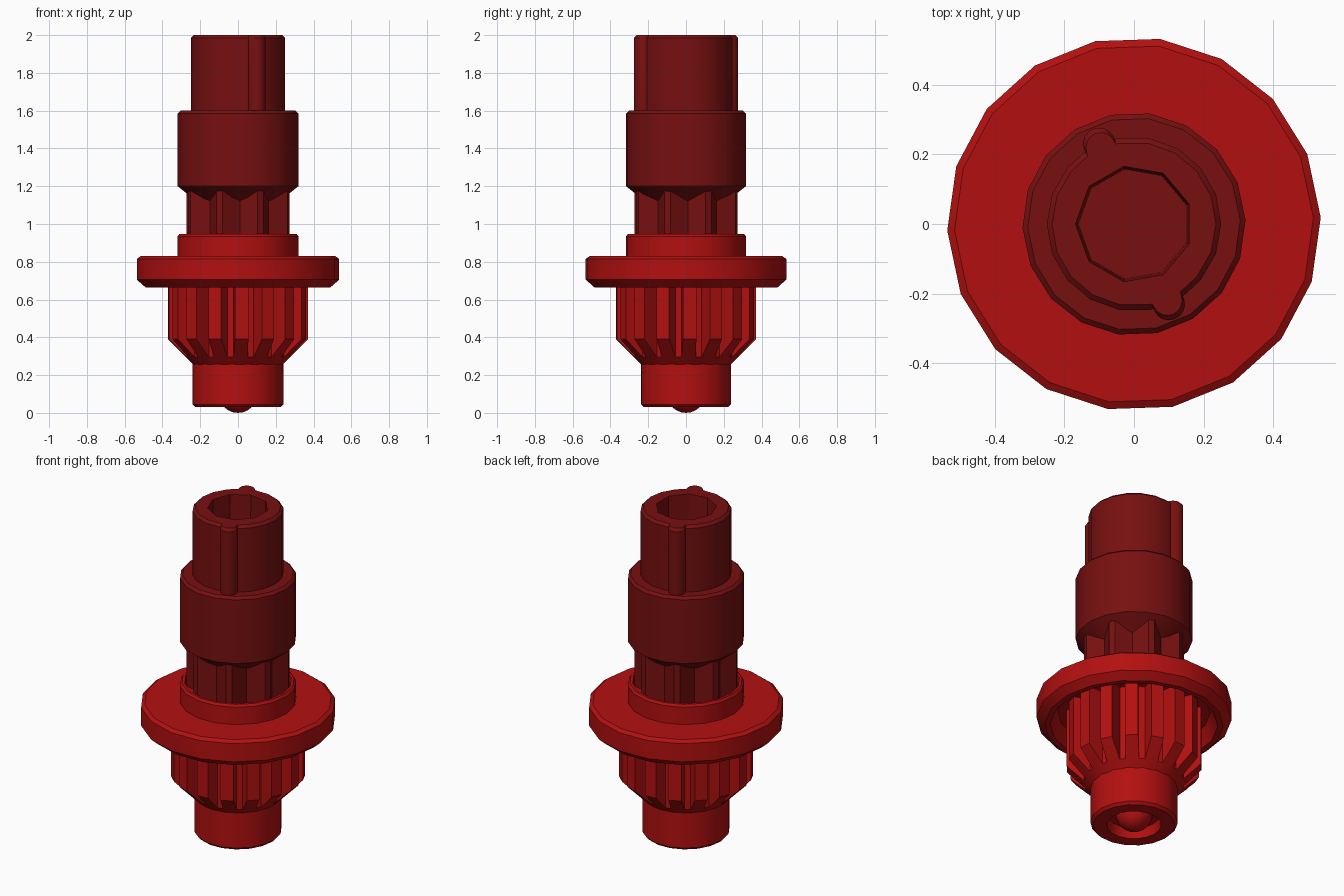
import bpy, bmesh, math
from math import sin, cos, radians, sqrt

if "Cube" in bpy.data.objects:
    bpy.data.objects.remove(bpy.data.objects["Cube"])


def material(name, rgb):
    m = bpy.data.materials.new(name)
    m.diffuse_color = (*rgb, 1)
    m.use_nodes = True
    m.node_tree.nodes["Principled BSDF"].inputs["Base Color"].default_value = m.diffuse_color
    return m


RED = material("bright red", (0.45, 0.005, 0.005))
DARK = material("dark red", (0.185, 0.005, 0.005))


def loft(name, rings, mat, closed=False):
    """Bridge rings of 3D points; cap the ends, or join last to first."""
    bm = bmesh.new()
    rows = [[bm.verts.new(p) for p in ring] for ring in rings]
    n = len(rows[0])
    pairs = list(zip(rows, rows[1:]))
    if closed:
        pairs.append((rows[-1], rows[0]))
    for a, b in pairs:
        for i in range(n):
            j = (i + 1) % n
            bm.faces.new((a[i], a[j], b[j], b[i]))
    if not closed:
        bm.faces.new(rows[0][::-1])
        bm.faces.new(rows[-1])
    bmesh.ops.recalc_face_normals(bm, faces=bm.faces)
    me = bpy.data.meshes.new(name)
    bm.to_mesh(me)
    bm.free()
    me.materials.append(mat)
    me.shade_smooth()
    me.set_sharp_from_angle(angle=radians(30))
    ob = bpy.data.objects.new(name, me)
    bpy.context.collection.objects.link(ob)
    return ob


def polar(pts):
    """(degrees, radius, z) to points."""
    return [(r * cos(radians(a)), r * sin(radians(a)), z) for a, r, z in pts]


def lathe(name, profile, mat, sides=18, phase=2.0, closed=False):
    return loft(name, [polar([(phase + i * 360 / sides, r, z) for i in range(sides)])
                       for r, z in profile], mat, closed)


def teeth(count, phase, shape):
    """Repeat (angle offset, radius) points around the axis."""
    return [(phase + k * 360 / count + a, r) for k in range(count) for a, r in shape]


# Bottom sleeve with a recess in its end, and the ball tip inside it
lathe("bottom_sleeve", [(0.14, 0.09), (0.15, 0.03), (0.225, 0.03), (0.24, 0.045),
                        (0.24, 0.265), (0.2, 0.3)], RED)
lathe("ball_tip", [(0.1 * sin(radians(t)) + 0.001, 0.1 - 0.1 * cos(radians(t)))
                   for t in range(0, 121, 15)], RED)

# Lower pinion, teeth tapering into the sleeve
low = teeth(16, 3, [(-5.5, 0.37), (5.5, 0.37), (8, 0.275), (14.5, 0.275)])
loft("lower_pinion", [polar([(a, 0.236, 0.255) for a, r in low]),
                      polar([(a, r, 0.02 + r) for a, r in low]),
                      polar([(a, r, 0.77) for a, r in low])], RED)

# Flange disc, hollow below, with the hub ring above
lathe("flange", [(0.2, 0.75), (0.42, 0.75), (0.46, 0.665), (0.49, 0.665), (0.536, 0.705),
                 (0.536, 0.815), (0.515, 0.83), (0.32, 0.83), (0.32, 0.935), (0.31, 0.948),
                 (0.295, 0.948), (0.285, 0.90), (0.2, 0.90)], RED, closed=True)

# Fluted neck
neck = teeth(8, 25, [(-3.5, 0.285), (3.5, 0.285), (22.5, 0.22)])
loft("fluted_neck", [polar([(a, r, z) for a, r in neck]) for z in (0.88, 1.195)], DARK)

# Collar with a conical underside
lathe("collar", [(0.2, 1.105), (0.32, 1.2), (0.32, 1.585), (0.305, 1.6)], DARK)

# Top shaft with two rounded side ribs and a nine-sided bore
RIB = 113.5


def shaft_radius(a):
    dist, size = 0.251, 0.046
    d = radians(min((a - RIB) % 180, (RIB - a) % 180))
    under = size ** 2 - (dist * sin(d)) ** 2
    return max(0.25, dist * cos(d) + sqrt(under)) if under > 0 else 0.25


angles = [20.0 * i for i in range(18)]
for side in (RIB, RIB + 180):
    angles = [a for a in angles if abs(a - side) > 13]
    angles += [side + o for o in (-12, -10.6, -10.2, -8.5, -6, -3, 0,
                                  3, 6, 8.5, 10.2, 10.6, 12)]
angles = sorted(angles + [100.0, 280.0])
angles = sorted(set(angles))


def bore_radius(a):
    return 0.168 * cos(radians(20)) / cos(radians((a - 20) % 40 - 20))


loft("top_shaft", [polar([(a, shaft_radius(a), 1.59) for a in angles]),
                   polar([(a, shaft_radius(a), 1.985) for a in angles]),
                   polar([(a, shaft_radius(a) - 0.015, 2.0) for a in angles]),
                   polar([(a, bore_radius(a), 2.0) for a in angles]),
                   polar([(a, bore_radius(a) * 0.95, 1.65) for a in angles])], DARK)
